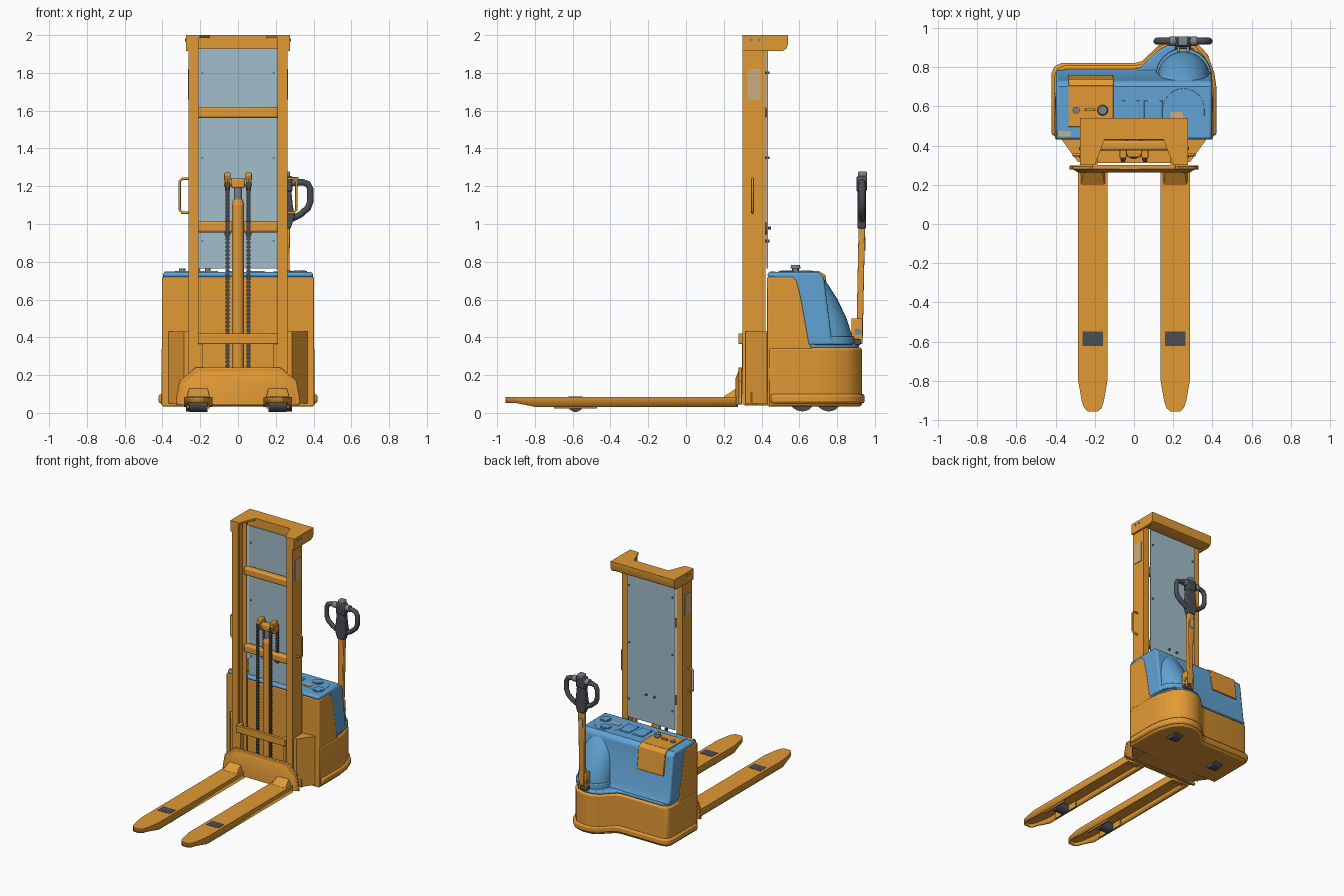
import bpy, bmesh, math
from mathutils import Vector

if "Cube" in bpy.data.objects:
    bpy.data.objects.remove(bpy.data.objects["Cube"])


def material(name, rgb):
    m = bpy.data.materials.new(name)
    m.diffuse_color = (*rgb, 1)
    m.use_nodes = True
    m.node_tree.nodes["Principled BSDF"].inputs["Base Color"].default_value = m.diffuse_color
    return m


ORANGE = material("orange paint", (0.76, 0.32, 0.035))
BLUE = material("blue plastic", (0.12, 0.37, 0.66))
GLASS = material("pale screen", (0.36, 0.51, 0.59))
DARK = material("dark rubber", (0.07, 0.075, 0.09))
GREY = material("grey metal", (0.2, 0.23, 0.27))
LABEL = material("beige label", (0.6, 0.42, 0.22))


def add(name, bm, mat, bevel=0, seg=2):
    bmesh.ops.recalc_face_normals(bm, faces=bm.faces)
    me = bpy.data.meshes.new(name)
    bm.to_mesh(me)
    bm.free()
    me.materials.append(mat)
    ob = bpy.data.objects.new(name, me)
    bpy.context.collection.objects.link(ob)
    if bevel:
        b = ob.modifiers.new("bevel", 'BEVEL')
        b.width, b.segments, b.limit_method = bevel, seg, 'ANGLE'
        b.angle_limit = math.radians(40)
    return ob


def loft(name, rings, mat, bevel=0, cap_bottom=True):
    bm = bmesh.new()
    vs = [[bm.verts.new(p) for p in r] for r in rings]
    n = len(vs[0])
    for a, b in zip(vs, vs[1:]):
        for i in range(n):
            bm.faces.new((a[i], a[(i + 1) % n], b[(i + 1) % n], b[i]))
    if cap_bottom:
        bm.faces.new(vs[0][::-1])
    bm.faces.new(vs[-1])
    return add(name, bm, mat, bevel)


def prism(name, pts, axis, a, b, mat, bevel=0, cap_bottom=True):
    place = {'x': lambda p, t: (t, p[0], p[1]), 'y': lambda p, t: (p[0], t, p[1]),
             'z': lambda p, t: (p[0], p[1], t)}[axis]
    return loft(name, [[place(p, t) for p in pts] for t in (a, b)], mat, bevel, cap_bottom)


def box(name, x, y, z, mat, bevel=0):
    return prism(name, [(x[0], y[0]), (x[1], y[0]), (x[1], y[1]), (x[0], y[1])], 'z', z[0], z[1], mat, bevel)


def cyl(name, p, q, r, mat, r2=None, n=24):
    p, q = Vector(p), Vector(q)
    bm = bmesh.new()
    bmesh.ops.create_cone(bm, cap_ends=True, segments=n, radius1=r, radius2=r if r2 is None else r2,
                          depth=(q - p).length)
    rot = (q - p).to_track_quat('Z', 'Y').to_matrix()
    for v in bm.verts:
        v.co = rot @ v.co + (p + q) / 2
    return add(name, bm, mat)


def tube(name, pts, r, mat):
    cu = bpy.data.curves.new(name, 'CURVE')
    cu.dimensions, cu.bevel_depth, cu.bevel_resolution, cu.use_fill_caps = '3D', r, 3, True
    sp = cu.splines.new('POLY')
    sp.points.add(len(pts) - 1)
    for s, p in zip(sp.points, pts):
        s.co = (*p, 1)
    cu.materials.append(mat)
    ob = bpy.data.objects.new(name, cu)
    bpy.context.collection.objects.link(ob)


# Drive unit: skirt rim, lower shell, battery box
plan = [(-.42, .45), (-.42, .77), (-.405, .805), (-.37, .82), (0, .82), (.04, .83), (.13, .915), (.18, .94),
        (.25, .945), (.32, .925), (.375, .865), (.41, .77), (.42, .7), (.42, .45)]
inner = [(x * .965, y - .013) for x, y in plan]
prism("skirt_rim", plan, 'z', .05, .1, ORANGE, .012)
prism("lower_shell", inner, 'z', .035, .345, ORANGE, .012)
prism("battery_box", [(.43, .035), (.43, .72), (.565, .72), (.585, .70), (.61, .6), (.65, .37), (.67, .335),
                      (.67, .035)], 'x', -.402, .402, ORANGE, .006)

# Blue hood, ledge and rounded steering housing
prism("ledge", [(x * .94, max(y - .03, .62)) for x, y in plan], 'z', .34, .368, BLUE, .01)
prism("hood", [(.432, .718), (.432, .745), (.70, .745), (.73, .72), (.77, .40), (.79, .36), (.6, .36), (.56, .70)],
      'x', -.397, .397, BLUE, .012)


def housing_ring(z, yb, r, n=16):
    arc = [math.pi * i / n for i in range(n + 1)]
    return [(.253 + r * math.cos(t), yb - r + r * math.sin(t), z) for t in arc] + \
           [(.253 - r, .52, z), (.253 + r, .52, z)]


loft("steering_housing", [housing_ring(*s) for s in (
    (.36, .882, .135), (.42, .876, .134), (.5, .85, .132), (.6, .803, .13), (.67, .758, .127),
    (.72, .722, .12), (.746, .69, .105))], BLUE)
loft("housing_collar", [housing_ring(.36, .897, .143), housing_ring(.405, .893, .142)], BLUE, .006)

# Hood details: trays, cup holders, control hatch, buttons
for x in (-.018, .098):
    box("tray_rim", (x - .047, x + .047), (.5, .63), (.742, .749), BLUE, .003)
    box("tray_floor", (x - .04, x + .04), (.507, .623), (.742, .7505), BLUE)
for x, y in ((.25, .635), (.325, .53)):
    cyl("cup_holder", (x, y, .742), (x, y, .752), .04, BLUE)
    cyl("cup_holder_floor", (x, y, .742), (x, y, .754), .03, BLUE)
box("control_hatch", (-.335, -.105), (.495, .705), (.742, .752), ORANGE, .003)
prism("hatch_flap", [(.70, .752), (.738, .73), (.76, .56), (.735, .56)], 'x', -.335, -.105, ORANGE, .004)
cyl("stop_button_stem", (-.16, .58, .75), (-.16, .58, .767), .015, GREY)
cyl("stop_button", (-.16, .58, .764), (-.16, .58, .784), .027, GREY, .023)
cyl("key_switch", (-.295, .58, .75), (-.295, .58, .765), .018, GREY)
box("key_slide", (-.25, -.2), (.575, .59), (.75, .765), ORANGE, .003)
box("hood_label", (-.39, -.325), (.445, .475), (.742, .748), LABEL)
box("hood_label", (.185, .25), (.54, .57), (.742, .749), LABEL)

# Mast: inward-facing channels, side braces, grab handles
for s in (-1, 1):
    prism("mast_upright", [(s * .262, .30), (s * .262, .42), (s * .21, .42), (s * .21, .403), (s * .243, .403),
                           (s * .243, .317), (s * .21, .317), (s * .21, .30)], 'z', .045, 1.99, ORANGE)
    prism("side_brace", [(s * .262, .315), (s * .285, .315), (s * .37, .432), (s * .262, .432)],
          'z', .05, .43, ORANGE)
    box("foot_tab", sorted((s * .262, s * .31)), (.345, .375), (.045, .11), ORANGE)
    box("mast_label", sorted((s * .26, s * .266)), (.325, .395), (1.66, 1.82), LABEL)
    tube("grab_handle", [(s * x, .352, z) for x, z in ((.255, 1.06), (.295, 1.06), (.309, 1.075), (.309, 1.225),
                                                       (.295, 1.24), (.255, 1.24))], .007, ORANGE)
    # End cheeks of the top cover with a rounded lower corner
    cheek = [(.30, 1.915), (.30, 2.0), (.54, 2.0), (.54, 1.95), (.532, 1.928), (.51, 1.915)]
    prism("cover_cheek", cheek, 'x', s * .26, s * .276, ORANGE)
    for y in (.345, .385):
        cyl("cover_bolt", (s * .27, y, 1.975), (s * .28, y, 1.975), .008, GREY, n=10)
    for z in (.91, 1.35, 1.8):
        cyl("screen_bolt", (s * .188, .42, z), (s * .188, .443, z), .007, GREY, n=10)
    cyl("screen_bolt", (s * .035, .42, .98), (s * .035, .45, .98), .008, GREY, n=10)

prism("cover_top", [(-.275, .30), (-.275, .54), (.275, .54), (.275, .30), (.2, .30), (.15, .43), (-.15, .43),
                    (-.2, .30)], 'z', 1.985, 2.0, ORANGE)
prism("cover_beam", [(.435, 1.925), (.435, 1.99), (.54, 1.99), (.54, 1.95), (.532, 1.93), (.51, 1.92)],
      'x', -.265, .265, ORANGE)
for z in (1.59, .985):
    box("mast_crossbar", (-.215, .215), (.375, .426), (z - .03, z + .03), ORANGE, .012)
box("mast_foot_beam", (-.25, .25), (.31, .43), (.04, .12), ORANGE)
box("screen", (-.208, .208), (.427, .435), (.765, 1.93), GLASS)

# Lift cylinder, chain pulleys and chains
cyl("lift_cylinder", (0, .365, .1), (0, .365, 1.1), .032, ORANGE)
cyl("cylinder_gland", (0, .365, 1.1), (0, .365, 1.13), .034, ORANGE, .025)
cyl("lift_rod", (0, .365, 1.1), (0, .365, 1.22), .022, GREY)
cyl("pulley_axle", (-.075, .365, 1.22), (.075, .365, 1.22), .022, ORANGE)
box("pulley_head", (-.035, .035), (.34, .39), (1.19, 1.24), ORANGE, .008)
for x in (-.056, .056):
    cyl("pulley", (x - .014, .365, 1.22), (x + .014, .365, 1.22), .042, ORANGE)
    box("pulley_guard", (x - .017, x + .017), (.335, .395), (1.235, 1.272), ORANGE, .005)
    for y, z0, z1 in ((.323, .2, 1.24), (.407, .93, 1.24)):
        box("chain_core", (x - .005, x + .005), (y - .005, y + .005), (z0, z1), DARK)
        link = box("chain_links", (x - .01, x + .01), (y - .007, y + .007), (z0, z0 + .014), DARK)
        arr = link.modifiers.new("repeat", 'ARRAY')
        arr.count, arr.use_relative_offset, arr.use_constant_offset = int((z1 - z0) / .021), False, True
        arr.constant_offset_displace = (0, 0, .021)
    box("chain_anchor", (x - .015, x + .015), (.39, .425), (.94, .99), GREY, .004)

# Fork carriage
outline = [(-.33, .045), (-.325, .09), (-.31, .17), (-.225, .24), (.225, .24), (.31, .17), (.325, .09), (.33, .045)]
prism("carriage_plate", outline, 'y', .277, .297, ORANGE, .004)
loft("carriage_face", [[(x * k, y, .045 + (z - .045) * h) for x, z in outline]
                       for y, k, h in ((.28, .95, .93), (.262, .86, .7))], ORANGE)
box("carriage_bar", (-.213, .213), (.277, .302), (.365, .42), ORANGE, .004)
for s in (-1, 1):
    box("carriage_post", sorted((s * .185, s * .21)), (.297, .34), (.1, .42), ORANGE)

    # Hollow forks with tapered tips and load rollers
    c = s * .21
    half = [(.076, .275), (.076, -.79), (.057, -.90), (.045, -.938), (.025, -.956)]
    pts = [(c + w, y) for w, y in half] + [(c - w, y) for w, y in reversed(half)]
    fork = prism("fork", pts, 'z', .03, .085, ORANGE, cap_bottom=False)
    for v in fork.data.vertices:
        if v.co.z < .05 and v.co.y < -.8:
            v.co.z = .052
    shell = fork.modifiers.new("shell", 'SOLIDIFY')
    shell.thickness, shell.offset = .012, -1
    loft("fork_heel", [[(c - .07, y, .06), (c + .07, y, .06), (c + w, y, z), (c - w, y, z)]
                       for y, w, z in ((.2, .06, .086), (.28, .045, .14))], ORANGE)
    cyl("load_roller", (c - .048, -.585, .046), (c + .048, -.585, .046), .041, DARK)
    box("roller_opening", (c - .053, c + .053), (-.623, -.547), (.08, .087), DARK)
    for t in (-1, 1):
        box("roller_bracket", sorted((c + t * .05, c + t * .06)), (-.7, -.47), (.022, .07), ORANGE)

# Wheels under the drive unit
for x, y in ((.25, .755), (-.24, .615)):
    cyl("drive_wheel", (x - .035, y, .078), (x + .035, y, .078), .07, DARK, n=32)

# Tiller arm and grip head
TX = .25
for s in (-1, 1):
    box("tiller_bracket", sorted((TX + s * .018, TX + s * .032)), (.875, .935), (.365, .5), ORANGE, .006)
cyl("tiller_pivot", (TX - .036, .91, .43), (TX + .036, .91, .43), .018, GREY)
box("tiller_base", (TX - .04, TX + .04), (.86, .925), (.36, .39), DARK, .006)
loft("tiller_pole", [[(TX - w, .922 - .018 + d, z), (TX + w, .922 - .018 + d, z), (TX + w, .922 + .016 + d, z),
                      (TX - w, .922 + .016 + d, z)] for z, w, d in ((.4, .02, -.002), (1.0, .025, .01))],
     ORANGE, .005)
box("tiller_label", (TX - .018, TX + .018), (.94, .951), (.86, .93), LABEL)
loft("tiller_neck", [[(TX - w, .908, z), (TX + w, .908, z), (TX + w, .952, z), (TX - w, .952, z)]
                     for z, w in ((.975, .028), (1.04, .05), (1.1, .04), (1.2, .03))], DARK, .006)
box("grip_head", (TX - .038, TX + .038), (.902, .957), (1.17, 1.255), DARK, .01)
box("grip_button", (TX - .025, TX + .025), (.91, .957), (1.245, 1.278), GREY, .006)
for s in (-1, 1):
    tube("grip_loop", [(TX + s * x, .932, z) for x, z in (
        (.02, 1.215), (.09, 1.222), (.12, 1.212), (.133, 1.185), (.133, 1.12), (.12, 1.085), (.08, 1.05),
        (.02, 1.02))], .018, DARK)
    cyl("thumb_wheel", (TX + s * .035, .932, 1.225), (TX + s * .07, .932, 1.225), .024, GREY)

# Smooth curved faces, keep hard edges
bpy.ops.object.select_all(action='DESELECT')
for ob in bpy.context.scene.objects:
    if ob.type == 'MESH':
        ob.select_set(True)
        bpy.context.view_layer.objects.active = ob
bpy.ops.object.shade_smooth_by_angle(angle=math.radians(35))
